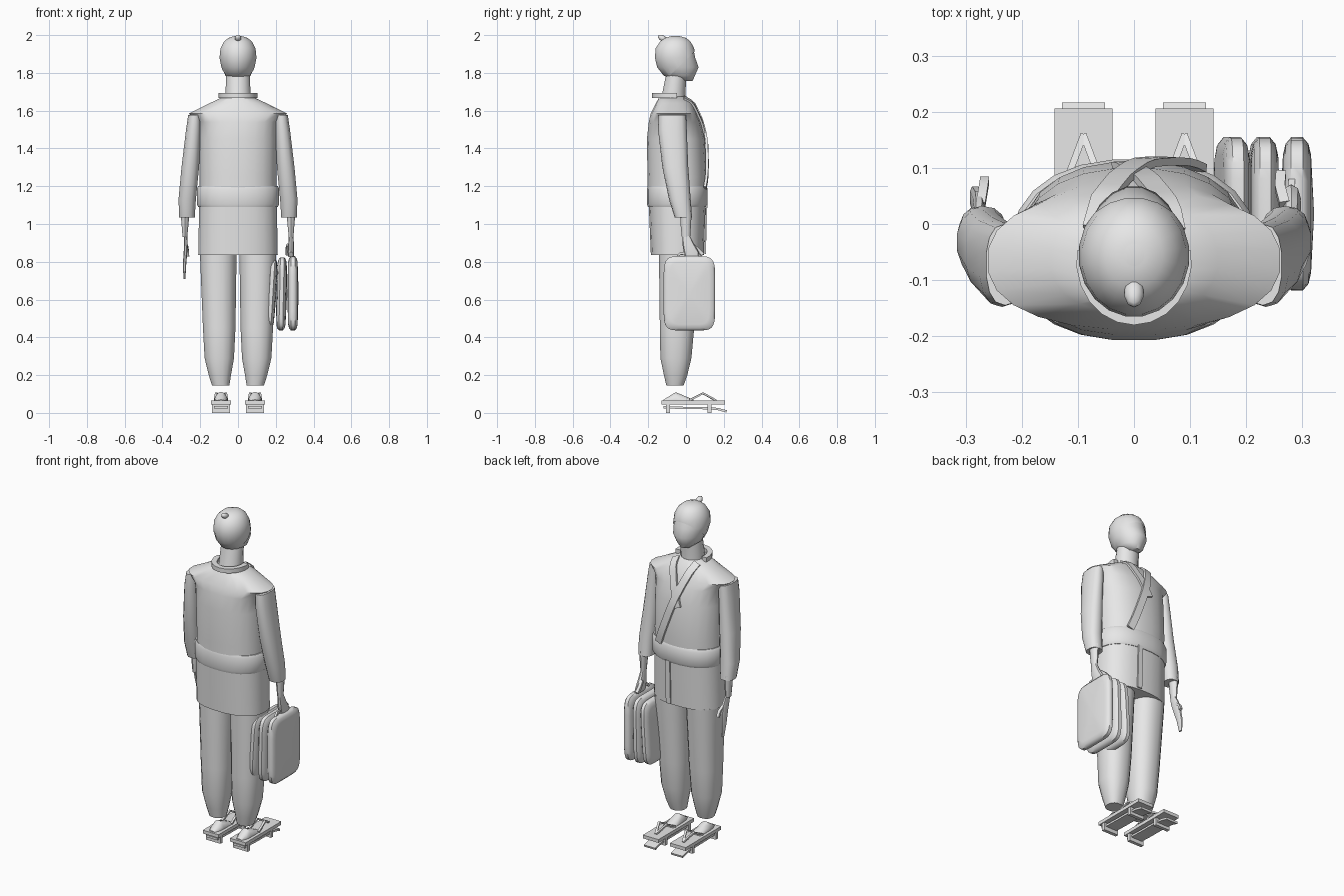
import bpy, bmesh, math
from mathutils import Vector, Matrix

if "Cube" in bpy.data.objects:
    bpy.data.objects.remove(bpy.data.objects["Cube"])

grey = bpy.data.materials.new("plain_grey")
grey.diffuse_color = (0.8, 0.8, 0.8, 1)
grey.use_nodes = True
grey.node_tree.nodes["Principled BSDF"].inputs["Base Color"].default_value = grey.diffuse_color


def finish(name, bm, angle=40):
    bmesh.ops.recalc_face_normals(bm, faces=bm.faces)
    me = bpy.data.meshes.new(name)
    bm.to_mesh(me)
    bm.free()
    me.materials.append(grey)
    ob = bpy.data.objects.new(name, me)
    bpy.context.collection.objects.link(ob)
    bpy.ops.object.select_all(action='DESELECT')
    ob.select_set(True)
    bpy.context.view_layer.objects.active = ob
    if angle:
        bpy.ops.object.shade_smooth_by_angle(angle=math.radians(angle))
    return ob


def skin(rings, ends=(None, None)):
    """Bridge rings of points; ends may hold an apex point for a fan."""
    bm = bmesh.new()
    vs = [[bm.verts.new(p) for p in r] for r in rings]
    n = len(vs[0])
    for a, b in zip(vs, vs[1:]):
        for i in range(n):
            bm.faces.new((a[i], a[(i + 1) % n], b[(i + 1) % n], b[i]))
    for ring, apex in ((vs[0], ends[0]), (vs[-1], ends[1])):
        if apex is None:
            bm.faces.new(ring)
        else:
            c = bm.verts.new(apex)
            for i in range(n):
                bm.faces.new((ring[i], ring[(i + 1) % n], c))
    return bm


def oval(n, p=2.0):
    """Unit superellipse points."""
    out = []
    for i in range(n):
        t = 2 * math.pi * (i + 0.5) / n
        c, s = math.cos(t), math.sin(t)
        out.append((math.copysign(abs(c) ** (2 / p), c), math.copysign(abs(s) ** (2 / p), s)))
    return out


def body(rows, n=16, p=2.0, grow=0.0):
    """Rows: z, x min, x max, y back, y front."""
    rings = []
    for z, x0, x1, y0, y1 in rows:
        cx, cy, rx, ry = (x0 + x1) / 2, (y0 + y1) / 2, (x1 - x0) / 2 + grow, (y1 - y0) / 2 + grow
        rings.append([(cx + rx * a, cy + ry * b, z) for a, b in oval(n, p)])
    return skin(rings)


def mirrored(name, make, angle=40):
    for side, s in (("right", 1), ("left", -1)):
        bm = make()
        bm.transform(Matrix.Diagonal((s, 1, 1, 1)))
        finish(side + "_" + name, bm, angle)


def box(x0, x1, y0, y1, z0, z1):
    return skin([[(x0, y0, z), (x1, y0, z), (x1, y1, z), (x0, y1, z)] for z in (z0, z1)])


def bar(points, w, t, up=(0, 0, 1)):
    """Rectangular strip along a path."""
    pts = [Vector(p) for p in points]
    rings = []
    for i, p in enumerate(pts):
        d = (pts[min(i + 1, len(pts) - 1)] - pts[max(i - 1, 0)]).normalized()
        s = d.cross(Vector(up)).normalized()
        u = s.cross(d)
        rings.append([p + s * a * w / 2 + u * b * t / 2 for a, b in ((-1, -1), (1, -1), (1, 1), (-1, 1))])
    return skin(rings)


# Jacket, sash and jacket skirt
coat = [(1.10, -.205, .205, -.205, .105), (1.25, -.205, .205, -.205, .112),
        (1.45, -.208, .208, -.208, .100), (1.54, -.215, .215, -.198, .078),
        (1.585, -.262, .262, -.188, .058), (1.64, -.15, .15, -.16, .035),
        (1.675, -.075, .075, -.14, .0)]
finish("jacket", body(coat, 24, 2.3))
finish("sash", body([(1.09, -.212, .212, -.203, .108), (1.105, -.22, .22, -.208, .116),
                     (1.185, -.22, .22, -.208, .116), (1.20, -.212, .212, -.203, .108)], 24, 2.3))
finish("jacket_skirt", body([(.835, -.212, .212, -.187, .095), (1.10, -.207, .207, -.198, .105)], 24, 2.4))


def front_y(x, z):
    """Front surface of the jacket at x, z."""
    for a, b in zip(coat, coat[1:]):
        if a[0] <= z <= b[0]:
            f = (z - a[0]) / (b[0] - a[0])
            x1, y0, y1 = (a[k] + (b[k] - a[k]) * f for k in (2, 3, 4))
            return (y0 + y1) / 2 + (y1 - y0) / 2 * max(0, 1 - abs(x / x1) ** 2.3) ** (1 / 2.3)
    return coat[-1][4]


# Crossed lapels and overlapping front edge of the skirt
for name, s, x_end, z_end, lift in (("outer_lapel", -1, .11, 1.19, .009), ("inner_lapel", 1, -.02, 1.43, .004)):
    path = []
    for i in range(13):
        f = i / 12
        x, z = s * .07 + (x_end - s * .07) * f, 1.668 + (z_end - 1.668) * f
        path.append((x, front_y(x, z) + lift, z))
    finish(name, bar(path, .042, .014, (0, 1, .15)))
finish("skirt_overlap", bar([(.045, .101, .84), (.045, .109, 1.1)], .03, .008, (0, 1, 0)), 0)

# Standing collar around the back of the neck
collar = []
for i in range(13):
    t = math.radians(170 + 200 * i / 12)
    collar.append((.088 * math.cos(t), -.065 + .10 * math.sin(t), 1.68))
finish("collar", bar(collar, .03, .026))

# Neck, head, hood cap and topknot
finish("neck", body([(1.64, -.068, .068, -.14, .0), (1.70, -.067, .067, -.125, -.002),
                     (1.80, -.064, .064, -.105, .005)], 16))
skull = [(1.757, -.03, .03, -.03, .035), (1.785, -.068, .068, -.115, .048), (1.83, -.085, .085, -.15, .068),
         (1.88, -.095, .095, -.162, .05), (1.93, -.09, .09, -.158, .04), (1.965, -.071, .071, -.135, .022),
         (1.985, -.048, .048, -.11, -.003), (1.994, -.018, .018, -.075, -.035)]
finish("head", body(skull, 20), 60)
cap = body(skull, 20, 2, .004)
bmesh.ops.bisect_plane(cap, geom=cap.verts[:] + cap.edges[:] + cap.faces[:],
                       plane_co=(0, .045, 1.912), plane_no=(0, -.14, .145), clear_inner=True)
finish("hair_cap", cap, 60)
knot = bmesh.new()
bmesh.ops.create_uvsphere(knot, u_segments=10, v_segments=6, radius=1)
knot.transform(Matrix.Translation((0, -.122, 1.982)) @ Matrix.Rotation(-.5, 4, 'X') @ Matrix.Diagonal((.018, .03, .016, 1)))
finish("topknot", knot, 60)

# Baggy trousers gathered at the ankle
mirrored("trouser_leg", lambda: body([
    (.145, .045, .138, -.105, -.012), (.20, .036, .156, -.118, .008), (.29, .02, .178, -.137, .03),
    (.45, .012, .187, -.14, .045), (.84, .006, .203, -.145, .075)], 16, 2.3))

# Sleeves, slanting outward and forward
mirrored("sleeve", lambda: body([
    (1.035, .228, .312, -.06, .032), (1.13, .222, .316, -.09, .025), (1.30, .205, .300, -.125, .012),
    (1.50, .195, .276, -.148, .004), (1.578, .195, .264, -.145, .0)], 14, 2.4))
mirrored("forearm", lambda: body([
    (.93, .268, .294, -.022, .022), (.99, .262, .299, -.028, .026), (1.06, .255, .305, -.032, .03)], 10))

# Open hand on one side, gripping hand on the other
finish("open_hand", body([
    (.71, -.288, -.278, .045, .066), (.78, -.293, -.274, .028, .068), (.85, -.288, -.268, .005, .06),
    (.90, -.286, -.266, -.012, .045), (.94, -.286, -.268, -.018, .02)], 8, 3))
finish("open_thumb", bar([(-.273, .035, .885), (-.268, .066, .86), (-.266, .078, .83)], .014, .016, (1, 0, 0)))
finish("grip_hand", body([
    (.825, .266, .296, -.005, .07), (.85, .262, .298, -.012, .07), (.89, .265, .297, -.018, .045),
    (.94, .269, .293, -.02, .02)], 10, 2.6))
finish("grip_thumb", bar([(.268, .035, .89), (.26, .065, .865), (.262, .09, .838)], .016, .018, (1, 0, 0)))

# Three padded panels of the carried case
def panel(x0, x1, zc, hz, lean):
    unit, w, yc = oval(32, 6), x1 - x0, .018

    def pt(x, y, z):
        return (x + lean * (z - zc), y, z)
    rings = []
    for f, inset in ((.06, .032), (.14, .012), (.32, 0), (.68, 0), (.86, .012), (.94, .032)):
        rings.append([pt(x0 + w * f, yc + (.137 - inset) * a, zc + (hz - inset) * b) for a, b in unit])
    return skin(rings, (pt(x0 - .002, yc, zc), pt(x1 + .002, yc, zc)))


for name, x0, x1, zc, hz, lean in (("inner", .148, .202, .63, .185, .06), ("middle", .203, .258, .63, .194, .02),
                                   ("outer", .262, .319, .633, .197, 0)):
    finish("case_panel_" + name, panel(x0, x1, zc, hz, lean), 50)
finish("case_handle", bar([(.281, -.045, .825), (.281, -.03, .845), (.281, .06, .845), (.281, .075, .825)], .014, .012, (1, 0, 0)))

# Wooden sandals: deck, two tapered teeth, bowed runner, feet and thongs
mirrored("sandal_deck", lambda: box(.038, .142, -.13, .206, .045, .065), 0)
for part, y in (("heel_tooth", -.095), ("toe_tooth", .125)):
    mirrored(part, lambda: skin([[(x0, y - .01, z), (x1, y - .01, z), (x1, y + .01, z), (x0, y + .01, z)]
                                 for z, x0, x1 in ((0, .042, .138), (.048, .042, .138))]), 0)
mirrored("sandal_runner", lambda: bar([(.09, -.12, .03), (.09, 0, .026), (.09, .12, .025), (.09, .17, .02),
                                       (.09, .215, .008)], .076, .012), 30)
mirrored("foot", lambda: skin([[(.09 + w * a, y, .064 + h * max(b, 0)) for a, b in oval(12)]
                               for y, w, h in ((-.118, .018, .006), (-.085, .032, .028), (-.055, .035, .047),
                                               (-.01, .036, .028), (.04, .034, .006))]), 40)
for part, dx in (("thong_outer", .032), ("thong_inner", -.032)):
    mirrored(part, lambda: bar([(.09 + dx, .02, .068), (.09 + dx * .8, .09, .104), (.09, .158, .066)], .012, .01), 30)
